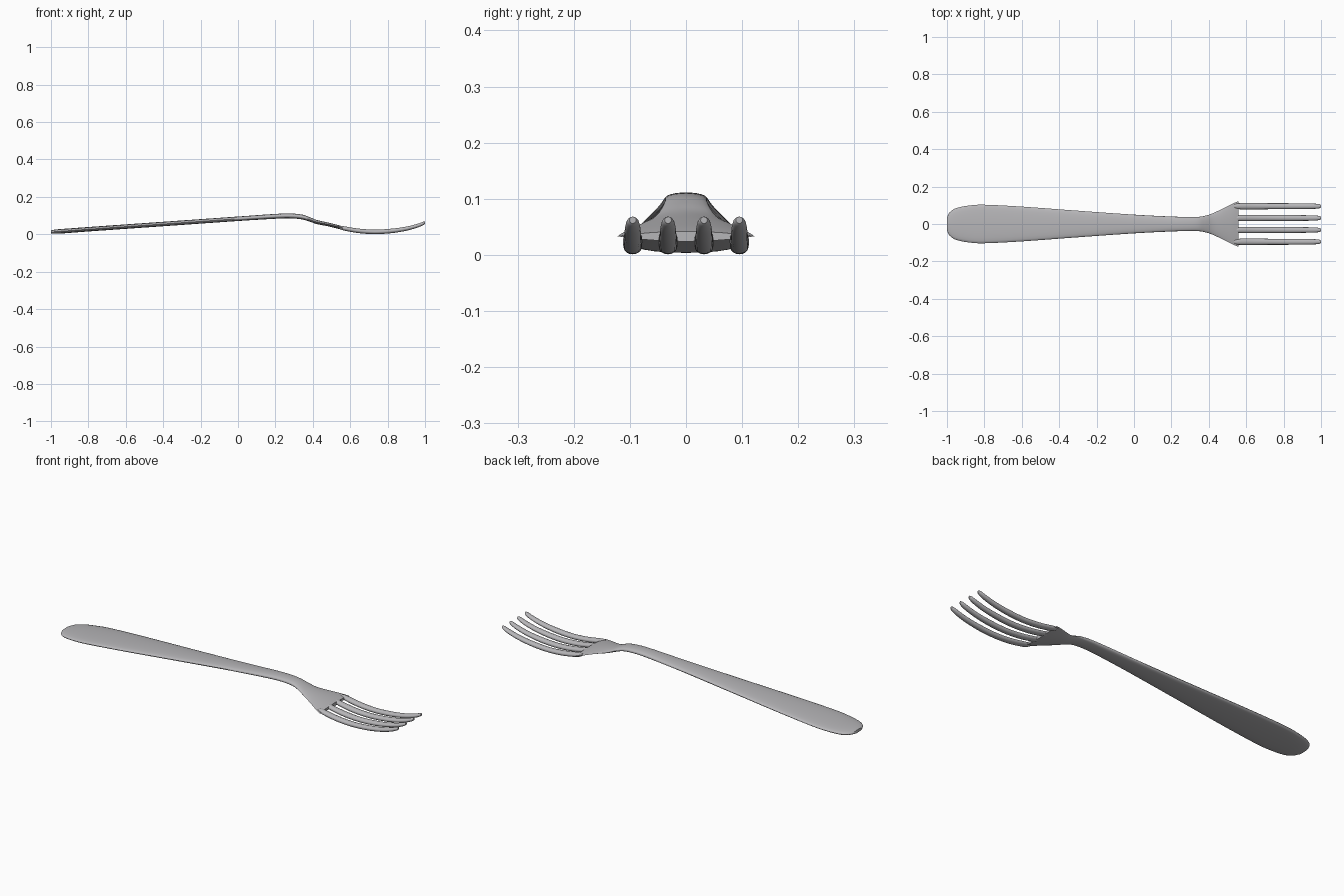
import bpy, bmesh, math

cube = bpy.data.objects.get("Cube")
if cube:
    bpy.data.objects.remove(cube, do_unlink=True)

steel = bpy.data.materials.new("brushed steel grey")
steel.use_nodes = True
GREY = (0.47, 0.465, 0.48, 1)
steel.diffuse_color = GREY
steel.node_tree.nodes["Principled BSDF"].inputs["Base Color"].default_value = GREY


def refine(rows, steps):
    """Catmull-Rom interpolation between stations."""
    out = []
    for i in range(len(rows) - 1):
        a, b, c, d = (rows[max(i - 1, 0)], rows[i], rows[i + 1], rows[min(i + 2, len(rows) - 1)])
        for s in range(steps):
            t = s / steps
            out.append([q + 0.5 * t * (r - p + t * (2 * p - 5 * q + 4 * r - s4 + t * (3 * (q - r) + s4 - p)))
                        for p, q, r, s4 in zip(a, b, c, d)])
    return out + [list(rows[-1])]


def loft(name, stations, y0=0, sides=24, steps=4):
    """Stations: x, half width, centre z, half thickness, edge sharpness."""
    bm = bmesh.new()
    rings = []
    for x, w, z, h, e in refine(stations, steps):
        ring = []
        for k in range(sides):
            a = 2 * math.pi * k / sides
            rise = abs(math.sin(a)) ** (2 * e)
            ring.append(bm.verts.new((x, y0 + w * math.cos(a),
                                      z + math.copysign(h * rise, math.sin(a)))))
        rings.append(ring)
    for r, s in zip(rings, rings[1:]):
        for k in range(sides):
            n = (k + 1) % sides
            bm.faces.new((r[k], r[n], s[n], s[k]))
    bm.faces.new(rings[0])
    bm.faces.new(rings[-1])
    bmesh.ops.recalc_face_normals(bm, faces=bm.faces)
    mesh = bpy.data.meshes.new(name)
    bm.to_mesh(mesh)
    bm.free()
    mesh.materials.append(steel)
    obj = bpy.data.objects.new(name, mesh)
    bpy.context.collection.objects.link(obj)
    bpy.ops.object.select_all(action="DESELECT")
    obj.select_set(True)
    bpy.context.view_layer.objects.active = obj
    bpy.ops.object.shade_smooth_by_angle(angle=math.radians(45))
    return obj


# Handle flowing through the narrow neck into the flared head
loft("handle_and_head", [
    (-1.00, .035, .013, .008, .40),
    (-.985, .063, .014, .010, .40),
    (-.95, .085, .016, .012, .40),
    (-.88, .099, .021, .012, .40),
    (-.80, .103, .027, .012, .40),
    (-.60, .093, .041, .012, .40),
    (-.30, .071, .062, .012, .40),
    (0.00, .050, .083, .012, .40),
    (.20, .040, .096, .013, .40),
    (.28, .038, .098, .013, .40),
    (.34, .038, .093, .013, .42),
    (.38, .044, .081, .012, .50),
    (.42, .057, .066, .011, .60),
    (.48, .085, .053, .010, .80),
    (.53, .110, .041, .010, .95),
    (.56, .122, .033, .009, 1.0),
])

# Four upward-curving tines
for label, y in (("outer_right", -.095), ("inner_right", -.032),
                 ("inner_left", .032), ("outer_left", .095)):
    loft(label + "_tine", [
        (.535, .008, .039, .005, .5),
        (.56, .016, .033, .011, .5),
        (.64, .017, .019, .012, .5),
        (.73, .016, .013, .012, .5),
        (.82, .016, .018, .012, .5),
        (.90, .015, .030, .011, .5),
        (.96, .014, .046, .010, .5),
        (.99, .011, .058, .009, .5),
        (1.0, .006, .062, .006, .5),
    ], y0=y, sides=16)
